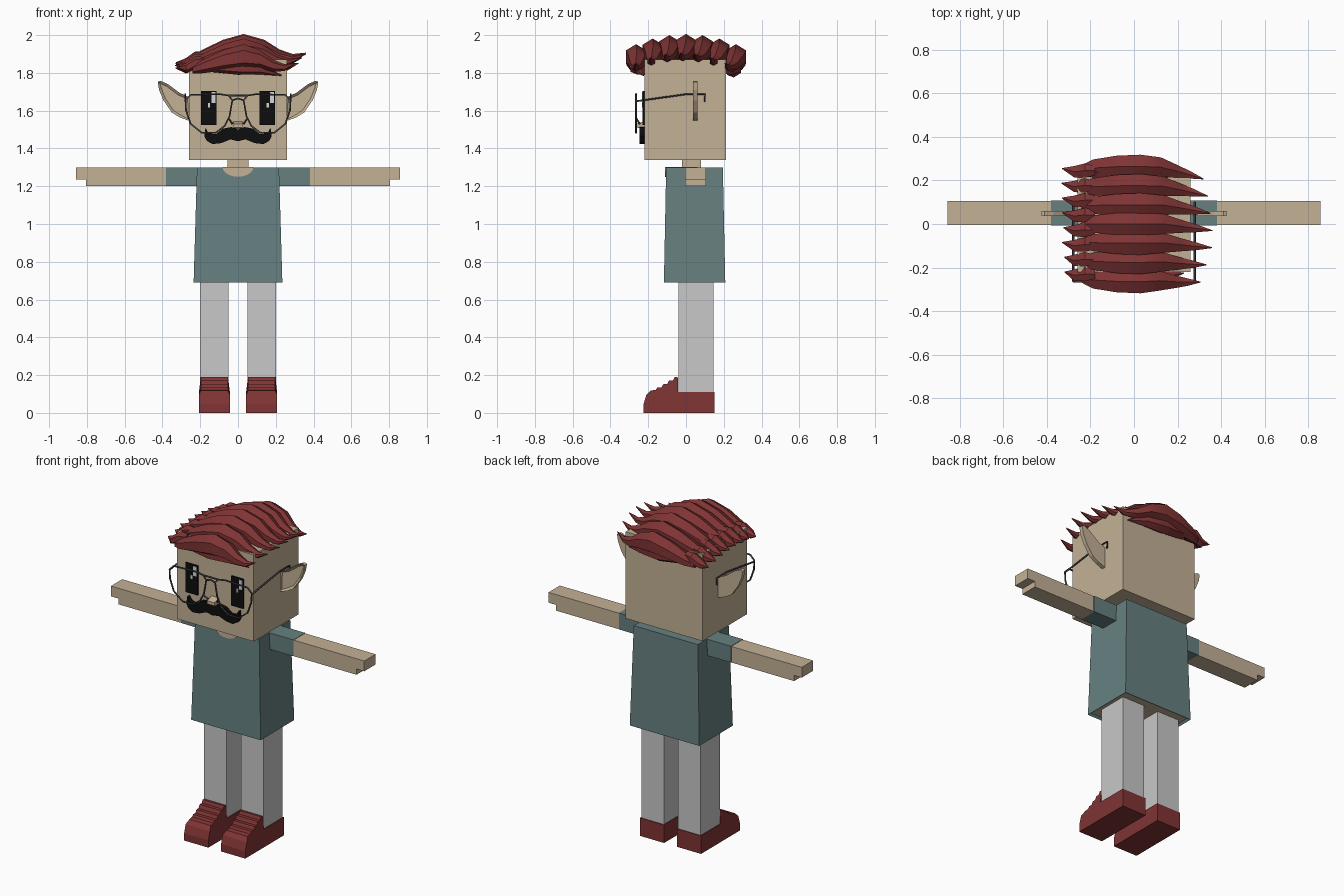
import bpy, bmesh, math, random
from mathutils import Vector

random.seed(4)
cube = bpy.data.objects.get("Cube")
if cube:
    bpy.data.objects.remove(cube, do_unlink=True)


def material(name, r, g, b):
    m = bpy.data.materials.new(name)
    m.use_nodes = True
    m.diffuse_color = (r, g, b, 1)
    m.node_tree.nodes["Principled BSDF"].inputs["Base Color"].default_value = (r, g, b, 1)
    return m


SKIN = material("skin", 0.55, 0.44, 0.305)
SHIRT = material("shirt_teal", 0.135, 0.216, 0.216)
GREY = material("trouser_grey", 0.58, 0.58, 0.58)
RED = material("dark_red", 0.216, 0.034, 0.034)
BLACK = material("black", 0.004, 0.004, 0.004)
WIRE = material("wire_grey", 0.06, 0.06, 0.065)
WHITE = material("eye_glint", 0.65, 0.68, 0.72)


def finish(bm, name, *mats):
    bmesh.ops.recalc_face_normals(bm, faces=bm.faces)
    me = bpy.data.meshes.new(name)
    bm.to_mesh(me)
    bm.free()
    for m in mats:
        me.materials.append(m)
    ob = bpy.data.objects.new(name, me)
    bpy.context.collection.objects.link(ob)
    return ob


def prism_bm(points, axis, lo, hi):
    """Extrude a 2D outline along axis 0 (outline y,z) or 1 (outline x,z)."""
    bm = bmesh.new()
    place = (lambda p, d: (d, p[0], p[1])) if axis == 0 else (lambda p, d: (p[0], d, p[1]))
    a = [bm.verts.new(place(p, lo)) for p in points]
    b = [bm.verts.new(place(p, hi)) for p in points]
    bm.faces.new(a)
    bm.faces.new(b)
    for i in range(len(a)):
        j = (i + 1) % len(a)
        bm.faces.new((a[i], a[j], b[j], b[i]))
    bmesh.ops.recalc_face_normals(bm, faces=bm.faces)
    return bm


def prism(name, mat, points, axis, lo, hi):
    return finish(prism_bm(points, axis, lo, hi), name, mat)


def box(name, mat, x0, x1, y0, y1, z0, z1):
    return prism(name, mat, [(x0, z0), (x1, z0), (x1, z1), (x0, z1)], 1, y0, y1)


def flip(points, s):
    return [(s * p[0], *p[1:]) for p in points]


def wire(name, paths):
    """Thin round wire; each path is (points, closed)."""
    cu = bpy.data.curves.new(name, 'CURVE')
    cu.dimensions = '3D'
    cu.bevel_depth = 0.005
    cu.bevel_resolution = 1
    for pts, closed in paths:
        sp = cu.splines.new('POLY')
        sp.points.add(len(pts) - 1)
        for q, p in zip(sp.points, pts):
            q.co = (*p, 1)
        sp.use_cyclic_u = closed
    cu.materials.append(WIRE)
    ob = bpy.data.objects.new(name, cu)
    bpy.context.collection.objects.link(ob)


def add_lock(bm, stations):
    """Loft six-sided sections along x; station = (x, y, z, y radius, z radius)."""
    rings = []
    for x, y, z, ry, rz in stations:
        angles = [math.tau * (k + 0.5) / 6 for k in range(6)]
        rings.append([bm.verts.new((x, y + ry * math.cos(t), z + rz * math.sin(t))) for t in angles])
    for r, s in zip(rings, rings[1:]):
        for k in range(6):
            bm.faces.new((r[k], r[(k + 1) % 6], s[(k + 1) % 6], s[k]))
    bm.faces.new(rings[0])
    bm.faces.new(rings[-1])


# Head, neck and collar opening
box("head", SKIN, -0.26, 0.26, -0.22, 0.213, 1.34, 1.87)
box("neck", SKIN, -0.055, 0.055, -0.02, 0.08, 1.25, 1.345)
arc = [(0.082 * math.cos(math.pi * k / 10), 1.302 - 0.052 * math.sin(math.pi * k / 10)) for k in range(11)]
prism("collar_opening", SKIN, arc, 1, -0.112, 0.06)

# Shirt: tapered body with a skin underside
bm = bmesh.new()
bmesh.ops.create_cube(bm, size=1)
for v in bm.verts:
    top = v.co.z > 0
    w, front, back = (0.217, -0.105, 0.195) if top else (0.235, -0.117, 0.208)
    v.co = Vector((math.copysign(w, v.co.x), front if v.co.y < 0 else back, 1.30 if top else 0.69))
bottom = min(bm.faces, key=lambda f: f.calc_center_median().z)
bmesh.ops.inset_region(bm, faces=[bottom], thickness=0.015)
bmesh.ops.translate(bm, verts=bottom.verts, vec=(0, 0, 0.012))
bottom.material_index = 1
finish(bm, "shirt", SHIRT, SKIN)

ear = [(0.255, 1.67), (0.31, 1.695), (0.37, 1.74), (0.41, 1.758), (0.425, 1.752), (0.418, 1.71),
       (0.395, 1.655), (0.35, 1.59), (0.31, 1.565), (0.255, 1.545)]
arm = [(0.375, 1.20), (0.805, 1.20), (0.805, 1.235), (0.857, 1.235), (0.857, 1.298), (0.375, 1.298)]
shoe = [(0.15, 0), (0.15, 0.11), (-0.043, 0.11), (-0.043, 0.188), (-0.06, 0.19), (-0.068, 0.172),
        (-0.09, 0.172), (-0.10, 0.152), (-0.12, 0.152), (-0.13, 0.135), (-0.152, 0.135),
        (-0.16, 0.122), (-0.188, 0.118), (-0.21, 0.095), (-0.225, 0.045), (-0.225, 0)]
lens = [(0.03, 1.655), (0.045, 1.57), (0.07, 1.52), (0.12, 1.482), (0.19, 1.482), (0.25, 1.53),
        (0.275, 1.6), (0.278, 1.655), (0.25, 1.683), (0.1, 1.688), (0.05, 1.68)]
frames = []

# Mirrored parts
for side, s in (("left", 1), ("right", -1)):
    # Ear with a recessed front
    bm = prism_bm(flip(ear, s), 1, 0.036, 0.06)
    face = [f for f in bm.faces if f.normal.y < -0.9]
    bmesh.ops.inset_region(bm, faces=face, thickness=0.014)
    bmesh.ops.translate(bm, verts=face[0].verts, vec=(0, 0.012, 0))
    finish(bm, side + "_ear", SKIN)

    # Sleeve and arm with a stepped hand
    sleeve = flip([(0.21, 1.20), (0.38, 1.20), (0.38, 1.30), (0.21, 1.30)], s)
    prism(side + "_sleeve", SHIRT, sleeve, 1, -0.006, 0.107)
    prism(side + "_arm", SKIN, flip(arm, s), 1, -0.004, 0.105)

    # Leg and shoe, the tongue a little narrower than the sole
    cx = s * 0.125
    box(side + "_leg", GREY, cx - 0.076, cx + 0.076, -0.04, 0.145, 0.05, 0.705)
    ob = prism(side + "_shoe", RED, shoe, 0, cx - 0.082, cx + 0.082)
    for v in ob.data.vertices:
        if v.co.z > 0.112:
            v.co.x = cx + (v.co.x - cx) * 0.88

    # Eye with two glints
    cx = s * 0.155
    box(side + "_eye", BLACK, cx - 0.041, cx + 0.041, -0.229, -0.2195, 1.525, 1.705)
    box(side + "_glint", WHITE, cx + 0.014, cx + 0.036, -0.232, -0.228, 1.64, 1.698)
    box(side + "_small_glint", WHITE, cx - 0.004, cx + 0.008, -0.232, -0.228, 1.617, 1.64)

    # Spectacle rim and temple
    frames.append(([(s * x, -0.264, z) for x, z in lens], True))
    temple = [(-0.264, 1.65), (0, 1.687), (0.1, 1.687), (0.1, 1.645)]
    frames.append(([(s * 0.279, y, z) for y, z in temple], False))
    frames.append(([(s * 0.05, -0.264, 1.56), (s * 0.03, -0.245, 1.53)], False))

# Bridge
frames.append(([(-0.05, -0.264, 1.68), (0.05, -0.264, 1.68)], False))
frames.append(([(-0.03, -0.264, 1.655), (0, -0.264, 1.665), (0.03, -0.264, 1.655)], False))
wire("spectacles", frames)

# Nose and moustache
prism("nose", SKIN, [(-0.215, 1.505), (-0.262, 1.51), (-0.262, 1.53), (-0.215, 1.545)], 0, -0.025, 0.025)
half = [(0.035, 1.513), (0.08, 1.505), (0.115, 1.477), (0.145, 1.478), (0.16, 1.488), (0.172, 1.51),
        (0.178, 1.465), (0.165, 1.44), (0.135, 1.423), (0.09, 1.428), (0.04, 1.448)]
outline = [(0, 1.50)] + half + [(0, 1.438)] + flip(half[::-1], -1)
prism("moustache", BLACK, outline, 1, -0.245, -0.218)

# Hair: long swept locks, short side locks, fringe and nape
bm = bmesh.new()
sweep = [(-0.24, 1.87, 0.02, 0.02), (-0.19, 1.887, 0.045, 0.035), (-0.08, 1.92, 0.058, 0.055),
         (0.03, 1.94, 0.062, 0.066), (0.14, 1.925, 0.052, 0.05), (0.22, 1.892, 0.034, 0.032),
         (0.29, 1.882, 0.02, 0.018), (0.36, 1.905, 0.002, 0.002)]
count = 7
for i in range(count):
    y = -0.245 + 0.49 * i / (count - 1)
    stretch = 1.03 - 2.6 * y * y + random.uniform(-0.04, 0.02)
    stations = []
    for x, z, ry, rz in sweep:
        bow = 1 + 0.08 * (1 - (x / 0.3) ** 2)
        tail = -0.03 * max(0, (x - 0.14) / 0.22)
        drop = 0.9 * y * y
        stations.append((x * (stretch if x > 0.1 else 1), y * bow + tail, z - drop, ry, rz))
    add_lock(bm, stations)
for i in range(8):
    y = -0.23 + 0.475 * i / 7
    d = 0.5 * y * y
    tip = -0.335 + random.uniform(0, 0.02)
    add_lock(bm, [(-0.18, y, 1.89 - d, 0.025, 0.02), (-0.225, y, 1.88 - d, 0.038, 0.035),
                  (-0.275, y - 0.005, 1.853 - d, 0.03, 0.026), (tip, y + 0.01, 1.855 - d, 0.002, 0.002)])
for y, z, thick in ((-0.225, 1.822, 0.032), (0.222, 1.825, 0.05)):
    out = math.copysign(0.02, y)
    add_lock(bm, [(-0.25, y, z + 0.03, 0.005, 0.005), (-0.14, y + out, z + 0.008, 0.035, thick * 0.8),
                  (0, y + out * 1.5, z, 0.045, thick), (0.12, y + out, z - 0.005, 0.035, thick * 0.8),
                  (0.23, y, z - 0.035, 0.003, 0.003)])
hair = finish(bm, "hair", RED)
bpy.ops.object.select_all(action='DESELECT')
hair.select_set(True)
bpy.context.view_layer.objects.active = hair
bpy.ops.object.shade_smooth_by_angle(angle=math.radians(35))
